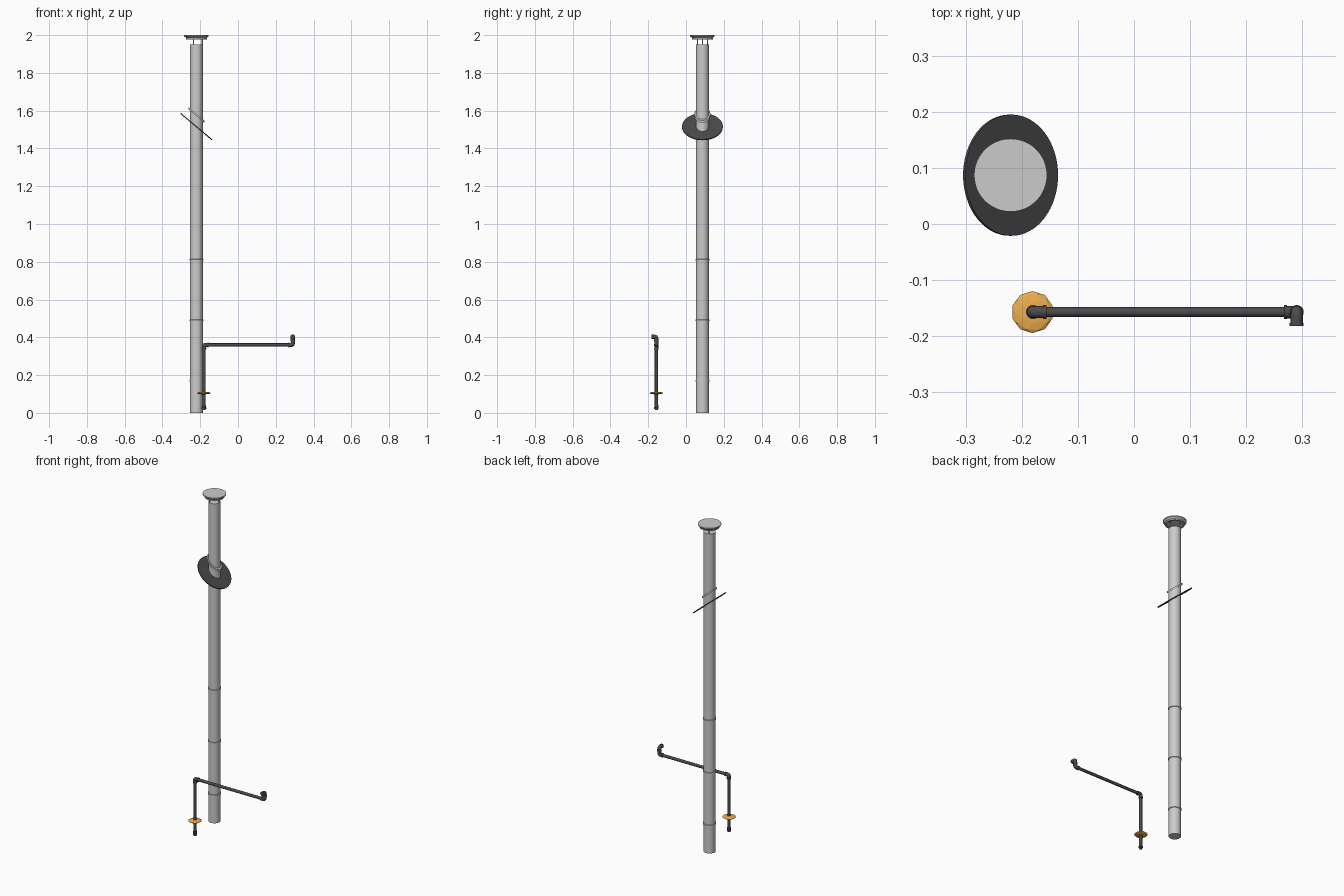
import bpy, bmesh, math
from mathutils import Vector, Matrix

if "Cube" in bpy.data.objects:
    bpy.data.objects.remove(bpy.data.objects["Cube"])

def material(name, c):
    m = bpy.data.materials.new(name)
    m.diffuse_color = (*c, 1)
    m.use_nodes = True
    m.node_tree.nodes["Principled BSDF"].inputs["Base Color"].default_value = m.diffuse_color
    return m

DARK = material("dark_steel", (0.07, 0.07, 0.075))
AMBER = material("amber", (0.85, 0.42, 0.08))

def finish(ob, mat=None, smooth=True):
    if mat:
        ob.data.materials.append(mat)
    bpy.ops.object.select_all(action='DESELECT')
    bpy.context.view_layer.objects.active = ob
    ob.select_set(True)
    if ob.type == 'CURVE':
        bpy.ops.object.convert(target='MESH')
    if smooth:
        bpy.ops.object.shade_smooth_by_angle(angle=math.radians(35))
    return bpy.context.object

def lathe(name, profile, base, axis=(0, 0, 1), n=48, mat=None):
    """Revolve (radius, height) pairs around an axis starting at base."""
    bm = bmesh.new()
    rot = Vector((0, 0, 1)).rotation_difference(Vector(axis)).to_matrix().to_4x4()
    rings = []
    for r, h in profile:
        if r == 0:
            rings.append([bm.verts.new((0, 0, h))] * n)
        else:
            rings.append([bm.verts.new((r * math.cos(2 * math.pi * i / n),
                                        r * math.sin(2 * math.pi * i / n), h)) for i in range(n)])
    for a, b in zip(rings, rings[1:]):
        for i in range(n):
            j = (i + 1) % n
            bm.faces.new(list(dict.fromkeys([a[i], a[j], b[j], b[i]])))
    bmesh.ops.recalc_face_normals(bm, faces=bm.faces)
    bm.transform(rot)
    me = bpy.data.meshes.new(name)
    bm.to_mesh(me)
    bm.free()
    ob = bpy.data.objects.new(name, me)
    bpy.context.collection.objects.link(ob)
    ob.location = base
    return finish(ob, mat)

def rod(name, a, b, r, n=24, mat=DARK):
    a, b = Vector(a), Vector(b)
    L = (b - a).length
    return lathe(name, [(0, 0), (r, 0), (r, L), (0, L)], a, (b - a).normalized(), n, mat)

def elbow(name, corner, d1, d2, l1, l2, r=0.011, bend=0.008):
    """Threaded elbow: a bent tube with a collar at both mouths."""
    c, d1, d2 = Vector(corner), Vector(d1), Vector(d2)
    o = c + (d1 + d2) * bend
    pts = [c + d1 * l1]
    for i in range(9):
        t = i / 8 * math.pi / 2
        pts.append(o - d2 * bend * math.cos(t) - d1 * bend * math.sin(t))
    pts.append(c + d2 * l2)
    cu = bpy.data.curves.new(name, 'CURVE')
    cu.dimensions = '3D'
    cu.bevel_depth, cu.bevel_resolution, cu.use_fill_caps = r, 5, True
    sp = cu.splines.new('POLY')
    sp.points.add(len(pts) - 1)
    for p, q in zip(sp.points, pts):
        p.co = (*q, 1)
    ob = bpy.data.objects.new(name, cu)
    bpy.context.collection.objects.link(ob)
    finish(ob, DARK)
    for k, (d, l) in enumerate(((d1, l1), (d2, l2))):
        rod(f"{name}_collar_{k}", c + d * (l - 0.006), c + d * l, r + 0.0015)

# Flue pipe with joint bands
FX, FY, R = -0.22, 0.087, 0.034
rod("flue_pipe", (FX, FY, 0), (FX, FY, 1.95), R, 48, None)
for i, z in enumerate((0.17, 0.49, 0.81)):
    lathe(f"joint_band_{i}", [(R - .001, -.005), (R + .003, -.003), (R + .003, .003), (R - .001, .005)],
          (FX, FY, z))

# Rain cap: flat lid, hollow flared skirt, support straps
lathe("rain_cap", [(0, 2.0), (0.065, 2.0), (0.065, 1.994), (0.055, 1.985), (0.055, 1.978),
                   (0.046, 1.977), (0.052, 1.987), (0.059, 1.993), (0, 1.993)], (FX, FY, 0))
for i in range(3):
    a = i * 2 * math.pi / 3
    x, y = FX + 0.031 * math.cos(a), FY + 0.031 * math.sin(a)
    rod(f"cap_strap_{i}", (x, y, 1.94), (x, y, 1.995), 0.003, 10, None)

# Roof flashing plate and tilted storm collar
T = math.radians(40)
tilt = (math.sin(T), 0, math.cos(T))
rod("roof_flashing", Vector((FX, FY, 1.515)) - Vector(tilt) * .003,
    Vector((FX, FY, 1.515)) + Vector(tilt) * .003, 0.108, 64)
collar = lathe("storm_collar", [(0.033, -.006), (0.042, -.006), (0.042, .006), (0.033, .006), (0.033, -.006)],
               (FX, FY, 1.577))
# Shear keeps the ring fitted to the vertical pipe
sh = Matrix.Identity(4)
sh[2][0] = -math.tan(T)
collar.data.transform(sh)

# Gas line: riser, run and elbows
GX, GY, EX, H = -0.18, -0.157, 0.29, 0.36
rod("gas_riser", (GX, GY, 0.03), (GX, GY, H - 0.015), 0.0085)
rod("gas_run", (GX + 0.015, GY, H), (EX - 0.015, GY, H), 0.0088)
X, Y, Z = Vector((1, 0, 0)), Vector((0, 1, 0)), Vector((0, 0, 1))
elbow("riser_elbow", (GX, GY, H), -Z, X, 0.024, 0.024)
elbow("run_elbow", (EX, GY, H), -X, Z, 0.023, 0.024)
rod("nipple", (EX, GY, H + 0.02), (EX, GY, 0.395), 0.0085)
elbow("outlet_elbow", (EX, GY, 0.403), -Z, -Y, 0.02, 0.025)

# Bottom fitting with a stepped end
lathe("inlet_fitting", [(0, .014), (.008, .014), (.008, .02), (.012, .021), (.012, .029),
                        (.0105, .031), (.0105, .041), (0, .041)], (GX, GY, 0), n=24, mat=DARK)

# Low-poly flattened escutcheon
bpy.ops.mesh.primitive_ico_sphere_add(subdivisions=2, radius=0.0375, location=(GX - 0.001, GY, 0.105))
ob = bpy.context.object
ob.name = "floor_escutcheon"
ob.scale = (1, 1, 0.19)
finish(ob, AMBER, False)
